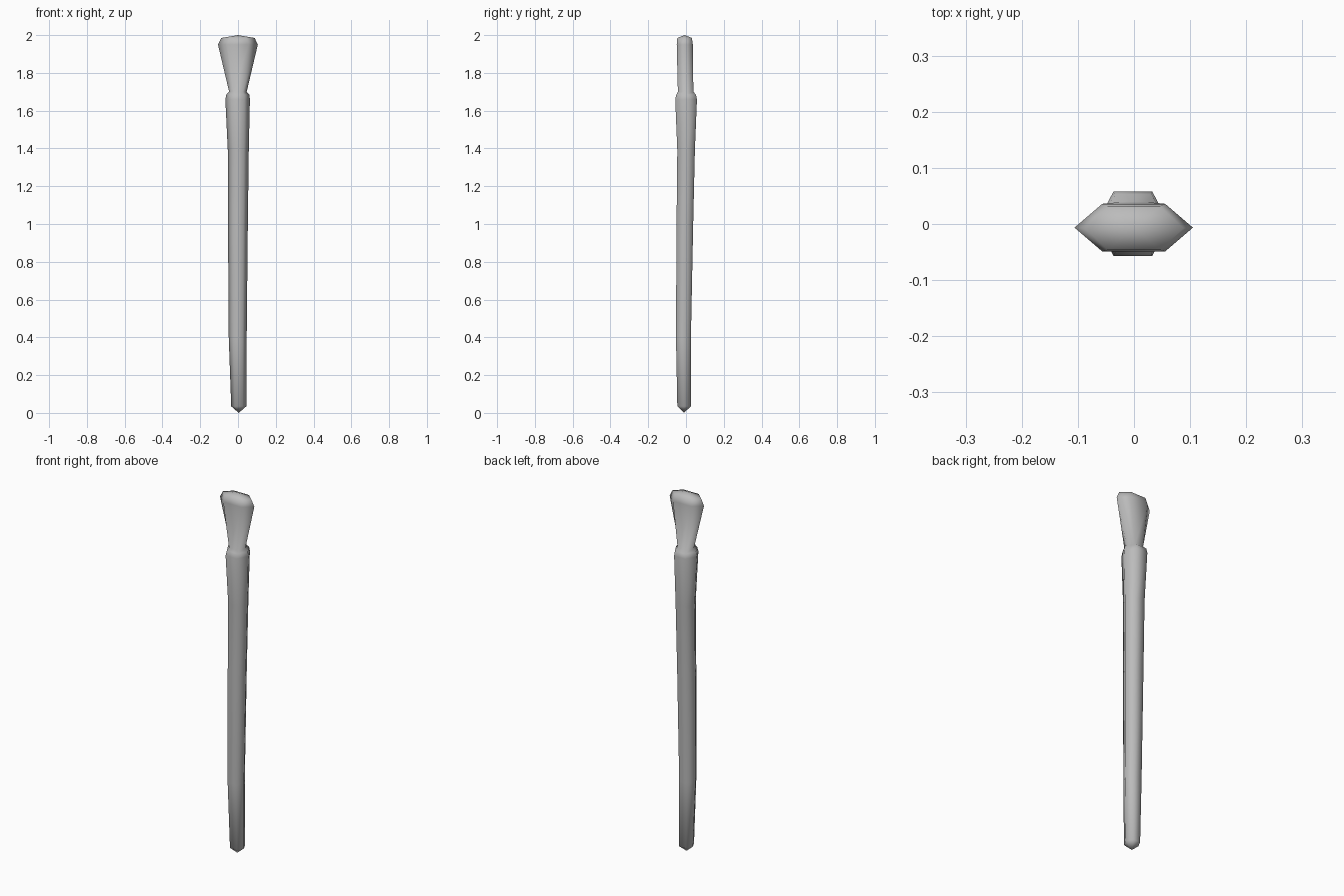
import bpy, bmesh

if "Cube" in bpy.data.objects:
    bpy.data.objects.remove(bpy.data.objects["Cube"])

grey = bpy.data.materials.new("plain_grey")
grey.diffuse_color = (0.5, 0.5, 0.5, 1)
grey.use_nodes = True
grey.node_tree.nodes["Principled BSDF"].inputs["Base Color"].default_value = grey.diffuse_color

# Hexagon corners in unit space: points left and right, flats front and back
HEX = [(1, 0), (0.53, 1), (-0.53, 1), (-1, 0), (-0.53, -1), (0.53, -1)]


def hex_loft(name, rings, bottom=None, top=None):
    """Loft six-sided rings (z, x min, x max, y min, y max), closed by points."""
    bm = bmesh.new()
    loops = []
    for z, x0, x1, y0, y1 in rings:
        cx, cy, rx, ry = (x0 + x1) / 2, (y0 + y1) / 2, (x1 - x0) / 2, (y1 - y0) / 2
        loops.append([bm.verts.new((cx + u * rx, cy + v * ry, z)) for u, v in HEX])
    for a, b in zip(loops, loops[1:]):
        for i in range(6):
            j = (i + 1) % 6
            bm.faces.new((a[i], a[j], b[j], b[i]))
    for point, loop in ((bottom, loops[0]), (top, loops[-1])):
        if point:
            tip = bm.verts.new(point)
            for i in range(6):
                bm.faces.new((loop[i], loop[(i + 1) % 6], tip))
    bmesh.ops.recalc_face_normals(bm, faces=bm.faces)
    for f in bm.faces:
        f.smooth = True
    mesh = bpy.data.meshes.new(name)
    bm.to_mesh(mesh)
    bm.free()
    mesh.materials.append(grey)
    obj = bpy.data.objects.new(name, mesh)
    bpy.context.collection.objects.link(obj)
    return obj


# Whole staff in one skin: pointed foot, tapering shaft, collar, neck, flared head
hex_loft("staff", [
    (0.035, -0.036, 0.044, -0.046, 0.026),
    (0.40, -0.049, 0.046, -0.053, 0.026),
    (1.00, -0.053, 0.052, -0.050, 0.038),
    (1.39, -0.054, 0.057, -0.046, 0.047),
    (1.66, -0.067, 0.063, -0.057, 0.058),
    (1.685, -0.062, 0.060, -0.051, 0.053),
    (1.70, -0.047, 0.046, -0.043, 0.039),
    (1.95, -0.106, 0.105, -0.049, 0.036),
    (1.985, -0.088, 0.088, -0.046, 0.031),
], bottom=(0.004, -0.011, 0.0), top=(0.0, -0.007, 2.0))
